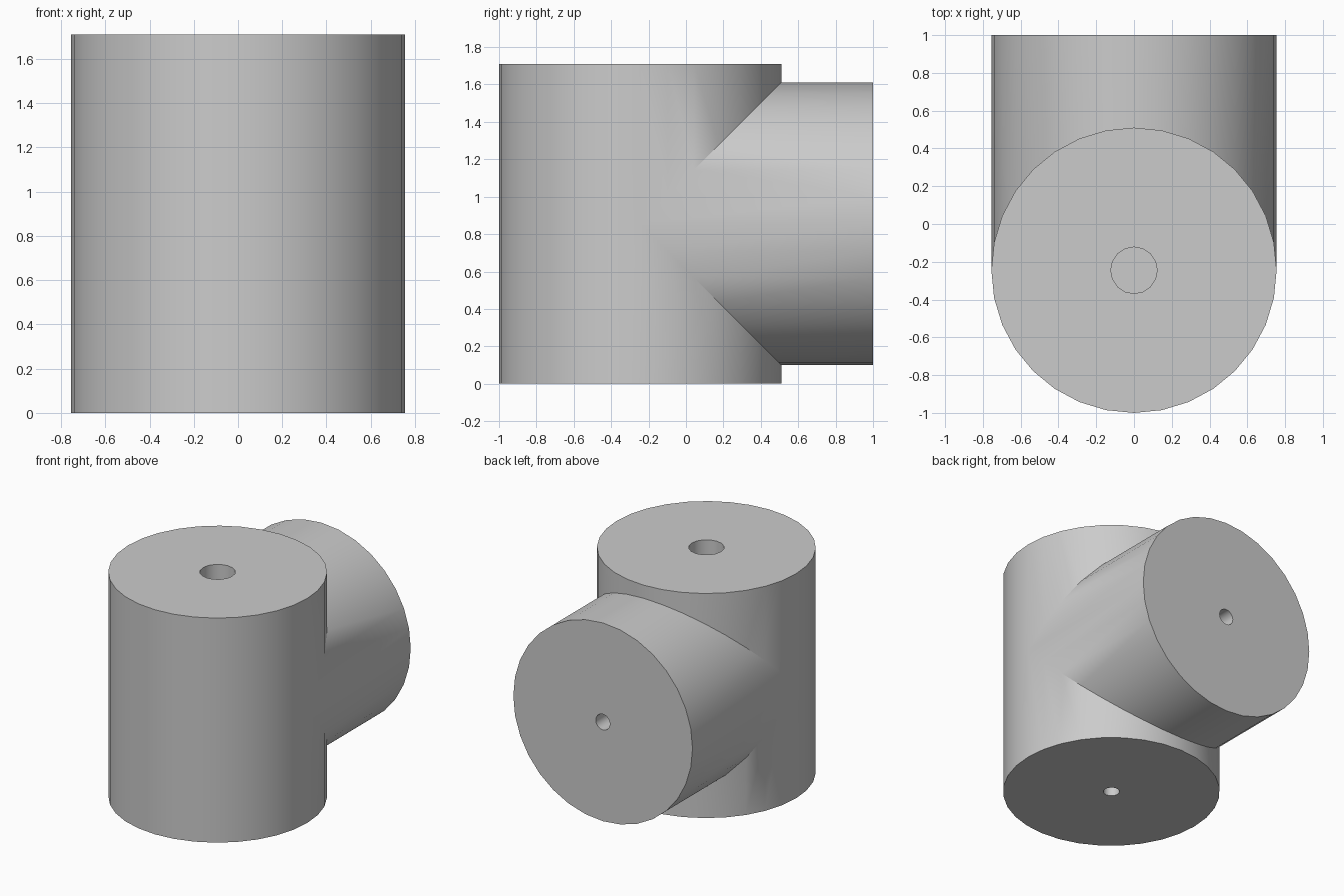
import bpy
from math import radians
from mathutils import Vector

default = bpy.data.objects.get("Cube")
if default:
    bpy.data.objects.remove(default, do_unlink=True)

grey = bpy.data.materials.new("plain grey")
grey.use_nodes = True
colour = (0.6, 0.6, 0.6, 1)
grey.diffuse_color = colour
grey.node_tree.nodes["Principled BSDF"].inputs["Base Color"].default_value = colour

RADIUS, HEIGHT, BACK, AXIS_Y = 0.755, 1.71, 1.0, -0.245
MID = HEIGHT / 2


def cylinder(name, start, end, radius, sides=32):
    """Cylinder between two points along z or y."""
    start, end = Vector(start), Vector(end)
    along_y = abs(end.y - start.y) > 0.001
    bpy.ops.mesh.primitive_cylinder_add(
        vertices=sides, radius=radius, depth=(end - start).length,
        location=(start + end) / 2,
        rotation=(radians(90) if along_y else 0, 0, 0))
    obj = bpy.context.object
    obj.name = name
    obj.data.materials.append(grey)
    return obj


def combine(target, other, operation):
    """Apply a boolean and discard the helper."""
    mod = target.modifiers.new(operation.lower(), 'BOOLEAN')
    mod.operation, mod.object, mod.solver = operation, other, 'EXACT'
    bpy.context.view_layer.objects.active = target
    bpy.ops.object.modifier_apply(modifier=mod.name)
    bpy.data.objects.remove(other, do_unlink=True)


# Upright drum with an equal-width branch running to the back
body = cylinder("tee_body", (0, AXIS_Y, 0), (0, AXIS_Y, HEIGHT), RADIUS)
branch = cylinder("branch", (0, AXIS_Y, MID), (0, BACK, MID), RADIUS)
combine(body, branch, 'UNION')

# Blind holes: wide one on top, narrow ones below and at the back
holes = [
    ("top_hole", (0, AXIS_Y, HEIGHT - 0.4), (0, AXIS_Y, HEIGHT + 0.1), 0.123),
    ("bottom_hole", (0, AXIS_Y, -0.1), (0, AXIS_Y, 0.4), 0.057),
    ("back_hole", (0, BACK - 0.4, MID), (0, BACK + 0.1, MID), 0.06),
]
for name, start, end, radius in holes:
    combine(body, cylinder(name, start, end, radius, 16), 'DIFFERENCE')

# Smooth walls with crisp rims and seam
bpy.ops.object.select_all(action='DESELECT')
body.select_set(True)
bpy.context.view_layer.objects.active = body
bpy.ops.object.shade_smooth_by_angle(angle=radians(30))
